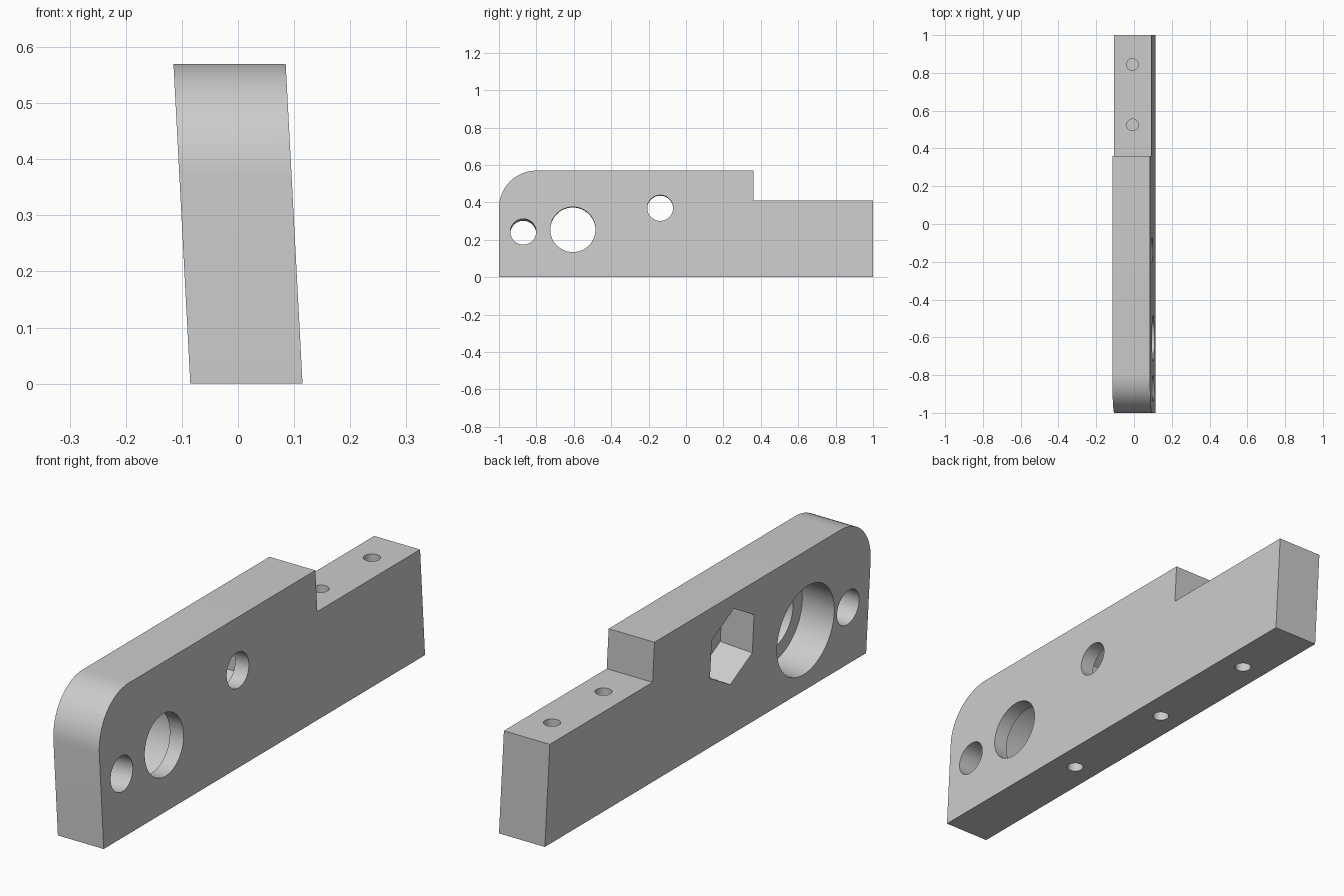
import bpy, bmesh, math
from mathutils import Vector, Matrix

cube = bpy.data.objects.get("Cube")
if cube:
    bpy.data.objects.remove(cube, do_unlink=True)

WIDTH, HEIGHT, LEDGE, STEP_Y = 0.2, 0.57, 0.41, 0.36
SLOPE = 0.03 / HEIGHT            # sideways lean of the block
RADIUS = 0.2                     # rounded front corner
NORMAL = Vector((1, 0, SLOPE)).normalized()

grey = bpy.data.materials.new("plain_grey")
grey.use_nodes = True
colour = (0.6, 0.6, 0.6, 1)
grey.diffuse_color = colour
grey.node_tree.nodes["Principled BSDF"].inputs["Base Color"].default_value = colour


def side_x(z):
    """x of the left face at a height"""
    return 0.115 - SLOPE * z


def make_object(name, bm):
    mesh = bpy.data.meshes.new(name)
    bmesh.ops.recalc_face_normals(bm, faces=bm.faces)
    bm.to_mesh(mesh)
    bm.free()
    mesh.materials.append(grey)
    obj = bpy.data.objects.new(name, mesh)
    bpy.context.collection.objects.link(obj)
    return obj


# Leaning block: side profile with a stepped ledge and a rounded corner
profile = [(-1, 0), (1, 0), (1, LEDGE), (STEP_Y, LEDGE), (STEP_Y, HEIGHT)]
for i in range(17):
    a = math.radians(90 + 90 * i / 16)
    profile.append((-1 + RADIUS + RADIUS * math.cos(a),
                    HEIGHT - RADIUS + RADIUS * math.sin(a)))
bm = bmesh.new()
face = bm.faces.new([bm.verts.new((side_x(z), y, z)) for y, z in profile])
ext = bmesh.ops.extrude_face_region(bm, geom=[face])
bmesh.ops.translate(bm, vec=(-WIDTH, 0, 0),
                    verts=[v for v in ext["geom"] if isinstance(v, bmesh.types.BMVert)])
block = make_object("mounting_block", bm)


def drill(start, axis, length, radius, sides=48, turn=0.0):
    """Cut a round or many-sided hole from start along axis"""
    bm = bmesh.new()
    place = (Matrix.Translation(start + axis * length / 2)
             @ axis.to_track_quat('Z', 'Y').to_matrix().to_4x4()
             @ Matrix.Rotation(turn, 4, 'Z'))
    bmesh.ops.create_cone(bm, cap_ends=True, segments=sides, radius1=radius,
                          radius2=radius, depth=length, matrix=place)
    cutter = make_object("hole_cutter", bm)
    cutter.hide_render = True
    mod = block.modifiers.new("hole", 'BOOLEAN')
    mod.operation, mod.solver, mod.object = 'DIFFERENCE', 'EXACT', cutter
    bpy.context.view_layer.objects.active = block
    bpy.ops.object.modifier_apply(modifier=mod.name)
    bpy.data.objects.remove(cutter, do_unlink=True)


def on_side(y, z, depth):
    """Point at a depth below the left face"""
    return Vector((side_x(z), y, z)) - NORMAL * depth


# Through holes square to the left face
for y, z, r in [(-0.87, 0.243, 0.069), (-0.605, 0.255, 0.121), (-0.138, 0.37, 0.069)]:
    drill(on_side(y, z, -0.1), -NORMAL, 0.4, r)

# Round counterbore and six-sided nut pocket on the right face
drill(on_side(-0.605, 0.255, 0.06), -NORMAL, 0.3, 0.178, 64)
drill(on_side(-0.138, 0.37, 0.06), -NORMAL, 0.3, 0.152, 6)

# Blind screw holes in the ledge and the underside
for y in (0.525, 0.845):
    drill(Vector((-0.008, y, LEDGE + 0.1)), Vector((0, 0, -1)), 0.3, 0.031, 32)
for y in (-0.34, 0.18, 0.68):
    drill(Vector((0.015, y, -0.1)), Vector((0, 0, 1)), 0.3, 0.031, 32)

bpy.ops.object.select_all(action='DESELECT')
block.select_set(True)
bpy.context.view_layer.objects.active = block
bpy.ops.object.shade_smooth_by_angle(angle=math.radians(30))
